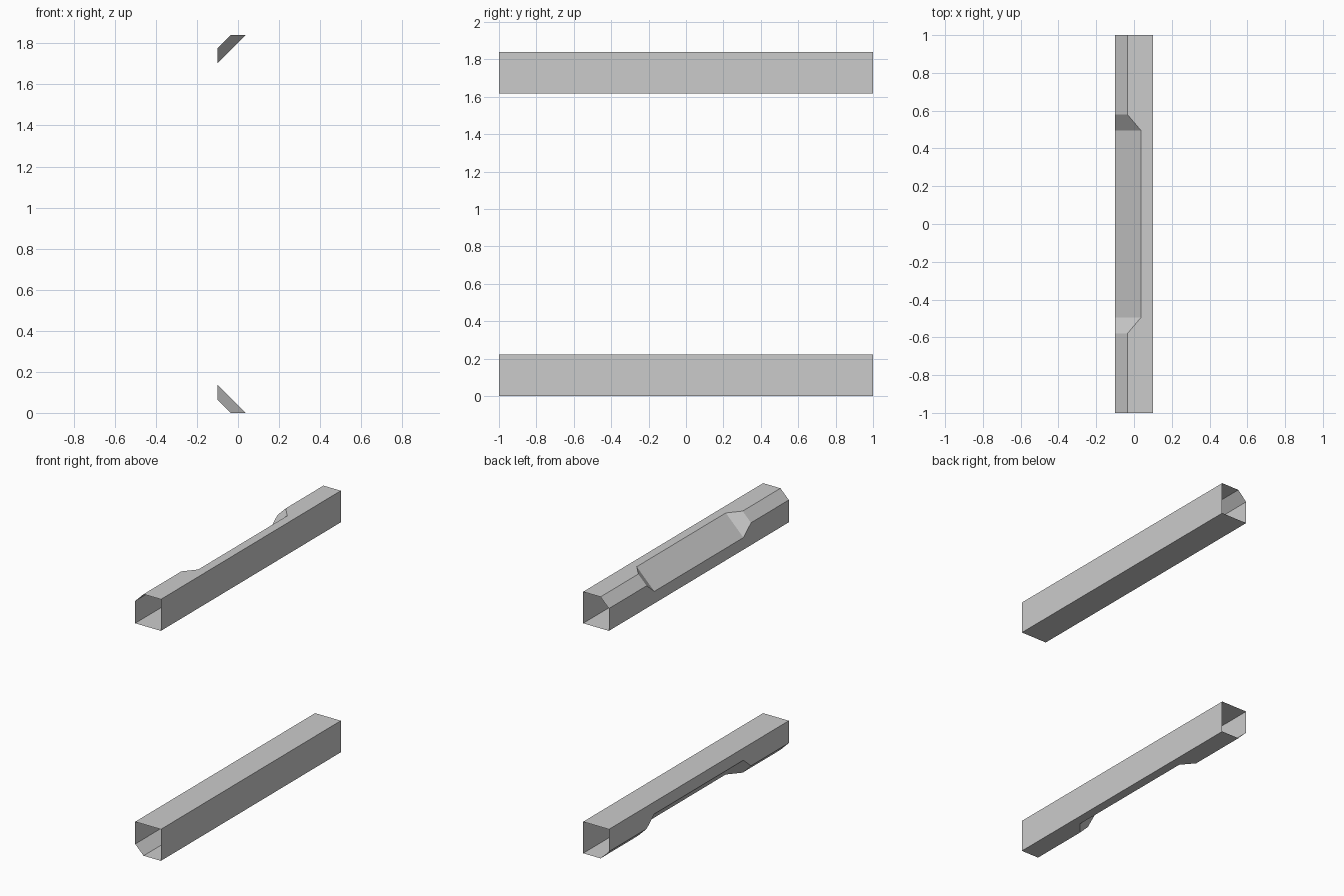
import bpy, bmesh

cube = bpy.data.objects.get("Cube")
if cube:
    bpy.data.objects.remove(cube, do_unlink=True)

steel = bpy.data.materials.new("light_grey")
steel.use_nodes = True
steel.diffuse_color = (0.6, 0.6, 0.6, 1)
steel.node_tree.nodes["Principled BSDF"].inputs["Base Color"].default_value = (0.6, 0.6, 0.6, 1)

HALF_W, HEIGHT, TOTAL = 0.1, 0.222, 1.84
SHALLOW, DEEP = 0.065, 0.137   # cut of the corner at the ends and in the notch
STATIONS = [(-1, SHALLOW), (-0.58, SHALLOW), (-0.495, DEEP),
            (0.495, DEEP), (0.58, SHALLOW), (1, SHALLOW)]


def section(cut):
    """Box outline with one cut corner, measured from the outer face."""
    return [(HALF_W, 0), (-HALF_W + cut, 0), (-HALF_W, cut),
            (-HALF_W, HEIGHT), (HALF_W, HEIGHT)]


def make_rail(name, to_z):
    """Open thin-walled tube lofted through the stations."""
    bm = bmesh.new()
    rings = [[bm.verts.new((x, y, to_z(d))) for x, d in section(cut)]
             for y, cut in STATIONS]
    for a, b in zip(rings, rings[1:]):
        for i in range(len(a)):
            j = (i + 1) % len(a)
            bm.faces.new((a[i], a[j], b[j], b[i]))
    bmesh.ops.recalc_face_normals(bm, faces=bm.faces[:])
    # Make sure the walls face outward
    side = max(bm.faces, key=lambda f: f.calc_center_median().x)
    if side.normal.x < 0:
        bmesh.ops.reverse_faces(bm, faces=bm.faces[:])
    mesh = bpy.data.meshes.new(name)
    bm.to_mesh(mesh)
    bm.free()
    mesh.materials.append(steel)
    bpy.context.collection.objects.link(bpy.data.objects.new(name, mesh))


# Notched corners point away from each other
make_rail("upper_rail", lambda d: TOTAL - d)
make_rail("lower_rail", lambda d: d)
